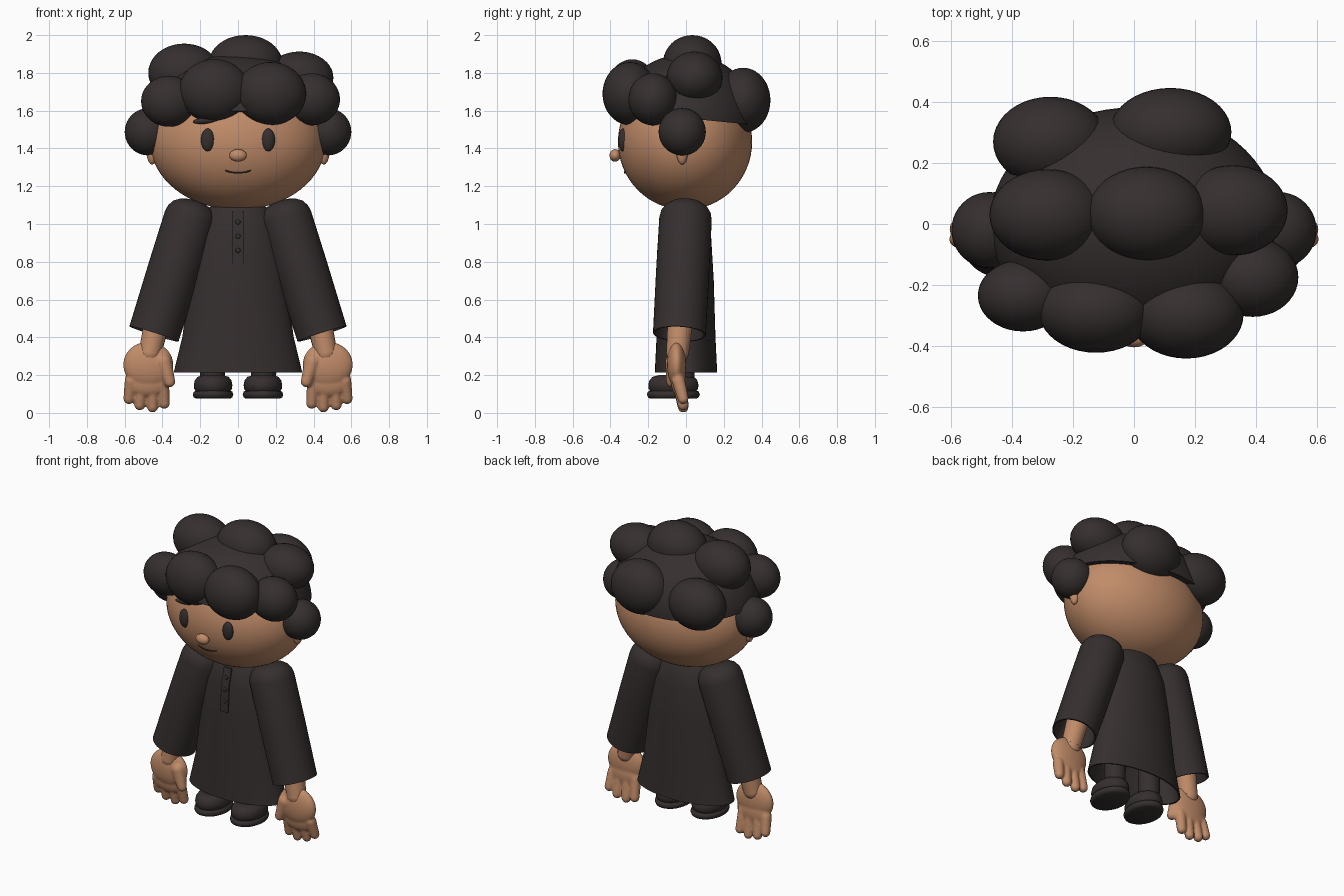
import bpy, bmesh, math
from mathutils import Vector, Matrix

cube = bpy.data.objects.get("Cube")
if cube:
    bpy.data.objects.remove(cube)


def material(name, color):
    m = bpy.data.materials.new(name)
    m.use_nodes = True
    m.diffuse_color = color
    bsdf = m.node_tree.nodes["Principled BSDF"]
    bsdf.inputs["Base Color"].default_value = color
    bsdf.inputs["Roughness"].default_value = 0.8
    return m


SKIN = material("warm skin", (0.53, 0.26, 0.14, 1))
DARK = material("soft black", (0.036, 0.028, 0.028, 1))


def finish(name, bm, mat, angle=50):
    bmesh.ops.recalc_face_normals(bm, faces=bm.faces)
    mesh = bpy.data.meshes.new(name)
    bm.to_mesh(mesh)
    bm.free()
    mesh.materials.append(mat)
    ob = bpy.data.objects.new(name, mesh)
    bpy.context.collection.objects.link(ob)
    bpy.ops.object.select_all(action='DESELECT')
    ob.select_set(True)
    bpy.context.view_layer.objects.active = ob
    bpy.ops.object.shade_smooth_by_angle(angle=math.radians(angle))
    return ob


def add_ball(bm, center, radii, rot=0.0, seg=40):
    mat = (Matrix.Translation(center) @ Matrix.Rotation(rot, 4, 'Y')
           @ Matrix.Diagonal((*radii, 1)))
    bmesh.ops.create_uvsphere(bm, u_segments=seg, v_segments=seg // 2, radius=1, matrix=mat)


def ball(name, center, radii, mat, rot=0.0, seg=40):
    bm = bmesh.new()
    add_ball(bm, center, radii, rot, seg)
    return finish(name, bm, mat)


def add_loft(bm, rings, mat=Matrix(), seg=40, caps=(True, True)):
    """Skin elliptical rings given as (rx, ry, z)."""
    loops = []
    for rx, ry, z in rings:
        loops.append([bm.verts.new(mat @ Vector((rx * math.cos(a), ry * math.sin(a), z)))
                      for a in (2 * math.pi * i / seg for i in range(seg))])
    for lo, hi in zip(loops, loops[1:]):
        for i in range(seg):
            j = (i + 1) % seg
            bm.faces.new((lo[i], lo[j], hi[j], hi[i]))
    for loop, cap in ((loops[0], caps[0]), (loops[-1], caps[1])):
        if cap:
            bm.faces.new(loop)


def loft(name, rings, mat, place=Matrix(), **kw):
    bm = bmesh.new()
    add_loft(bm, rings, place, **kw)
    return finish(name, bm, mat)


def along(a, b):
    """Frame at a with its z axis pointing to b."""
    a, b = Vector(a), Vector(b)
    return Matrix.Translation(a) @ (b - a).to_track_quat('Z', 'Y').to_matrix().to_4x4()


def add_limb(bm, a, b, ra, rb):
    """Rounded rod that tapers from ra to rb."""
    length = (Vector(b) - Vector(a)).length
    add_loft(bm, [(ra, ra, 0), (rb, rb, length)], along(a, b), seg=20)
    add_ball(bm, a, (ra,) * 3, seg=20)
    add_ball(bm, b, (rb,) * 3, seg=20)


# Head
HEAD_C, HEAD_R = Vector((0, -0.005, 1.435)), Vector((0.465, 0.355, 0.36))
ball("head", HEAD_C, HEAD_R, SKIN, seg=64)


def face_y(x, z):
    k = 1 - (x / HEAD_R.x) ** 2 - ((z - HEAD_C.z) / HEAD_R.z) ** 2
    return HEAD_C.y - HEAD_R.y * math.sqrt(k)


# Face
ball("nose", (0, -0.375, 1.363), (0.046, 0.03, 0.033), SKIN)
for s, side in ((1, "left"), (-1, "right")):
    ball(side + "_eye", (s * 0.16, face_y(0.16, 1.445) + 0.004, 1.445), (0.036, 0.024, 0.06), DARK)
    ball(side + "_eyebrow", (s * 0.16, face_y(0.16, 1.55), 1.55), (0.08, 0.02, 0.018), DARK, rot=s * 0.12)
    ball(side + "_ear", (s * 0.455, -0.02, 1.39), (0.03, 0.032, 0.075), SKIN)

bm = bmesh.new()
xs = [-0.068 + 0.0136 * i for i in range(11)]
lip = [Vector((x, face_y(x, 1.275) - 0.002, 1.27 + 3 * x * x)) for x in xs]
for a, b in zip(lip, lip[1:]):
    add_loft(bm, [(0.004, 0.004, 0), (0.004, 0.004, (b - a).length)], along(a, b), seg=8)
finish("mouth", bm, DARK)

# Hair cap, trimmed along a sloping hairline
bm = bmesh.new()
add_ball(bm, (0, 0, 1.53), (0.475, 0.383, 0.37), seg=64)
cut = bmesh.ops.bisect_plane(bm, geom=bm.verts[:] + bm.edges[:] + bm.faces[:],
                             plane_co=(0, 0, 1.56), plane_no=(0, 0.1, 1), clear_inner=True)
bmesh.ops.holes_fill(bm, edges=[e for e in bm.edges if e.is_boundary])
finish("hair_cap", bm, DARK)

# Hair curls
curls = {
    "front_right_outer": ((-0.365, -0.235, 1.65), (0.148, 0.118, 0.135)),
    "front_right": ((-0.125, -0.285, 1.705), (0.188, 0.138, 0.167)),
    "front_left": ((0.172, -0.297, 1.69), (0.188, 0.145, 0.167)),
    "front_left_outer": ((0.39, -0.175, 1.66), (0.15, 0.13, 0.138)),
    "crown_right": ((-0.285, 0.03, 1.80), (0.19, 0.15, 0.155)),
    "crown": ((0.04, 0.033, 1.85), (0.195, 0.155, 0.15)),
    "crown_left": ((0.325, 0.045, 1.775), (0.18, 0.148, 0.138)),
    "back_right": ((-0.275, 0.27, 1.63), (0.188, 0.148, 0.16)),
    "back_left": ((0.12, 0.302, 1.655), (0.2, 0.145, 0.172)),
    "side_right": ((-0.475, -0.02, 1.488), (0.125, 0.125, 0.125)),
    "side_left": ((0.475, -0.02, 1.488), (0.125, 0.125, 0.125)),
}
for name, (center, radii) in curls.items():
    ball("curl_" + name, center, radii, DARK)

# Robe, open at the hem with a shallow lining
robe = [(0.27, 0.12, 0.45), (0.33, 0.157, 0.215), (0.34, 0.165, 0.215), (0.295, 0.156, 0.4),
        (0.255, 0.147, 0.7), (0.215, 0.132, 0.95), (0.16, 0.1, 1.08), (0.1, 0.07, 1.12)]
loft("robe", robe, DARK, seg=64)


def robe_front(z):
    for (_, r0, z0), (_, r1, z1) in zip(robe[2:], robe[3:]):
        if z0 <= z <= z1:
            return -(r0 + (r1 - r0) * (z - z0) / (z1 - z0))


# Button placket down the chest
bm = bmesh.new()
rows = []
for z in (0.79, 0.87, 0.95, 1.01, 1.07):
    y = robe_front(z)
    rows.append([bm.verts.new((x, y + d, z)) for x, d in
                 ((-0.028, 0.01), (-0.028, -0.007), (0.028, -0.007), (0.028, 0.01))])
for lo, hi in zip(rows, rows[1:]):
    for i in range(4):
        j = (i + 1) % 4
        bm.faces.new((lo[i], lo[j], hi[j], hi[i]))
bm.faces.new(rows[0])
bm.faces.new(rows[-1])
finish("placket", bm, DARK, 30)
for i, z in enumerate((0.86, 0.935, 1.01)):
    ball(f"button_{i + 1}", (0, robe_front(z) - 0.008, z), (0.013, 0.007, 0.013), DARK, seg=16)

for s, side in ((1, "left"), (-1, "right")):
    # Sleeve with rounded shoulder and hollow cuff
    cuff, shoulder = (s * 0.445, -0.035, 0.418), (s * 0.25, -0.002, 1.04)
    loft(side + "_sleeve", [(0.1, 0.1, 0.16), (0.13, 0.128, 0), (0.14, 0.136, 0), (0.141, 0.139, 0.35),
                            (0.139, 0.139, 0.64), (0.132, 0.132, 0.675), (0.113, 0.113, 0.705),
                            (0.08, 0.08, 0.728), (0.04, 0.04, 0.738)], DARK, along(cuff, shoulder))
    # Forearm
    bm = bmesh.new()
    add_limb(bm, (s * 0.465, -0.045, 0.32), (s * 0.425, -0.03, 0.5), 0.06, 0.068)
    finish(side + "_forearm", bm, SKIN)

    # Hand: palm, four fingers and a thumb fused together
    bm = bmesh.new()
    add_ball(bm, (s * 0.475, -0.05, 0.255), (0.133, 0.05, 0.122))
    add_ball(bm, (s * 0.478, -0.04, 0.175), (0.12, 0.04, 0.09))
    for base, tip, low in ((0.565, 0.578, 0.075), (0.51, 0.52, 0.042),
                           (0.455, 0.452, 0.031), (0.4, 0.39, 0.05)):
        add_limb(bm, (s * base, -0.04, 0.17), (s * tip, -0.015, low), 0.035, 0.029)
    add_limb(bm, (s * 0.395, -0.065, 0.27), (s * 0.362, -0.075, 0.165), 0.045, 0.03)
    hand = finish(side + "_hand", bm, SKIN)
    fuse = hand.modifiers.new("fuse", 'REMESH')
    fuse.mode, fuse.voxel_size, fuse.use_smooth_shade = 'VOXEL', 0.007, True
    soft = hand.modifiers.new("soften", 'SMOOTH')
    soft.factor, soft.iterations = 0.5, 4

    # Leg and shoe
    loft(side + "_leg", [(0.065, 0.065, 0.17), (0.07, 0.07, 0.5)], DARK,
         Matrix.Translation((s * 0.135, -0.02, 0)))
    place = Matrix.Translation((s * 0.132, -0.067, 0))
    loft(side + "_sole", [(0.09, 0.12, 0.075), (0.102, 0.134, 0.082), (0.107, 0.14, 0.096),
                          (0.102, 0.135, 0.112), (0.09, 0.122, 0.118)], DARK, place)
    loft(side + "_shoe", [(0.09, 0.12, 0.112), (0.1, 0.131, 0.128), (0.102, 0.133, 0.148),
                          (0.097, 0.127, 0.172), (0.082, 0.11, 0.191), (0.05, 0.075, 0.2)], DARK, place)
